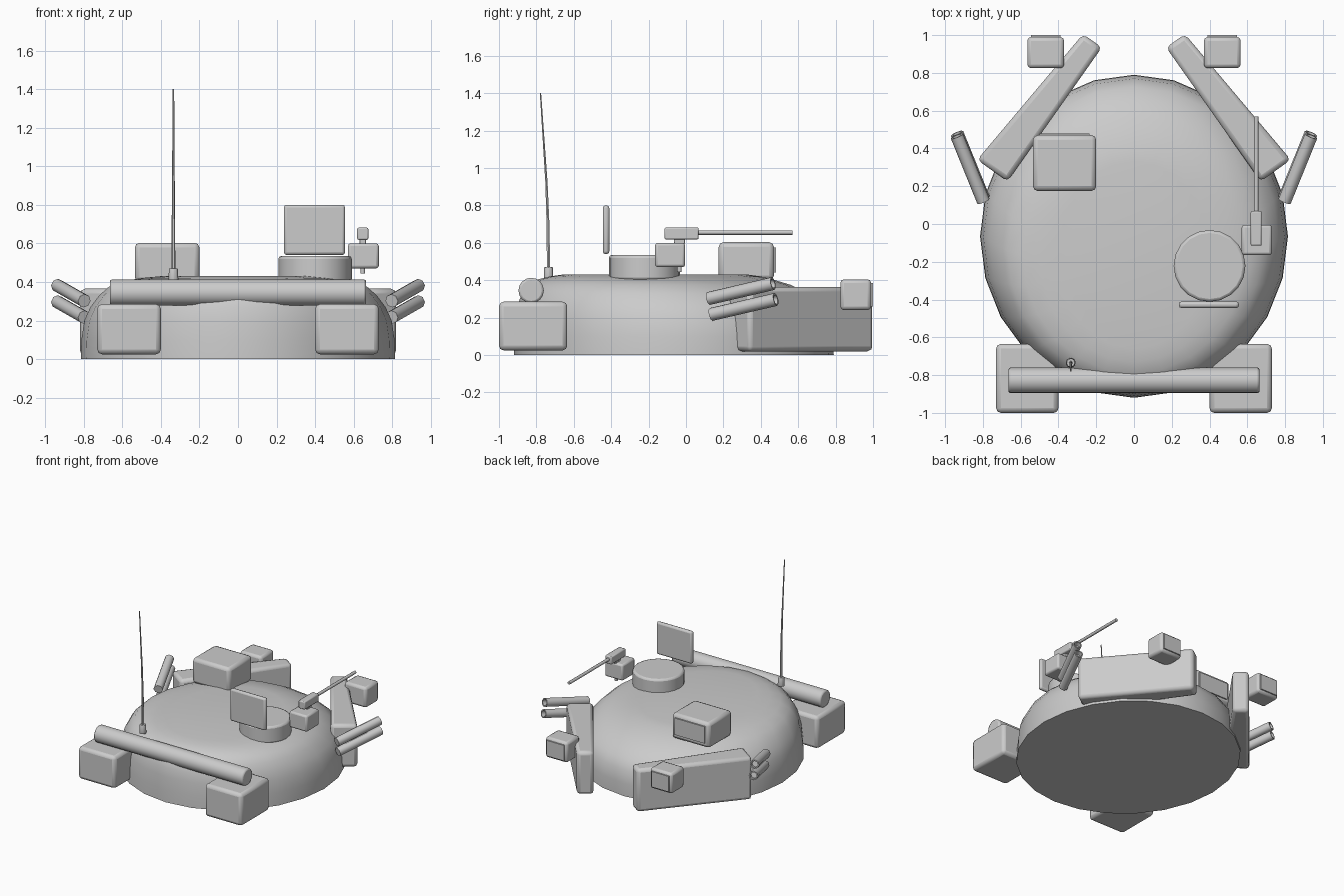
import bpy, bmesh
from math import sin, cos, pi, radians
from mathutils import Vector

if "Cube" in bpy.data.objects:
    bpy.data.objects.remove(bpy.data.objects["Cube"])


def finish(name, bm, bevel=0, segments=2, angle=40):
    bmesh.ops.recalc_face_normals(bm, faces=bm.faces[:])
    me = bpy.data.meshes.new(name)
    bm.to_mesh(me)
    bm.free()
    ob = bpy.data.objects.new(name, me)
    bpy.context.collection.objects.link(ob)
    if bevel:
        m = ob.modifiers.new("Bevel", 'BEVEL')
        m.width, m.segments = bevel, segments
        m.limit_method, m.angle_limit = 'ANGLE', radians(40)
    bpy.ops.object.select_all(action='DESELECT')
    bpy.context.view_layer.objects.active = ob
    ob.select_set(True)
    bpy.ops.object.shade_smooth_by_angle(angle=radians(angle))
    return ob


def box(name, lo, hi, bevel=0.02):
    bm = bmesh.new()
    bmesh.ops.create_cube(bm, size=1)
    for v in bm.verts:
        v.co = [(a + b) / 2 + c * (b - a) for a, b, c in zip(lo, hi, v.co)]
    return finish(name, bm, bevel)


def loft(name, rings, bevel=0, angle=40):
    bm = bmesh.new()
    loops = [[bm.verts.new(p) for p in r] for r in rings]
    for a, b in zip(loops, loops[1:]):
        for i in range(len(a)):
            j = (i + 1) % len(a)
            bm.faces.new((a[i], a[j], b[j], b[i]))
    bm.faces.new(loops[0][::-1])
    bm.faces.new(loops[-1])
    return finish(name, bm, bevel, angle=angle)


def rod(name, points, radii, n=8, bevel=0, angle=50):
    # Round cross-sections along one overall axis
    pts = [Vector(p) for p in points]
    q = (pts[-1] - pts[0]).to_track_quat('Z', 'Y')
    rings = [[p + q @ Vector((r * cos(2 * pi * i / n), r * sin(2 * pi * i / n), 0))
              for i in range(n)] for p, r in zip(pts, radii)]
    return loft(name, rings, bevel, angle)


# Domed turret shell: z, half width, front y, back y
profile = [(0, .815, -.92, .79), (.10, .812, -.918, .787), (.20, .797, -.91, .77),
           (.27, .765, -.90, .725), (.33, .72, -.877, .645), (.375, .67, -.84, .56),
           (.405, .59, -.79, .46), (.42, .50, -.73, .40), (.43, .40, -.66, .33)]
N = 24
rings = []
for z, w, f, b in profile:
    rings.append([(w * sin(2 * pi * i / N), (f + b) / 2 + (b - f) / 2 * cos(2 * pi * i / N), z)
                  for i in range(N)])
loft("turret_shell", rings, angle=50)

for s, side in ((-1, "left"), (1, "right")):
    # Wedge-shaped side armour
    outline = [(.27, 1.005), (.17, .935), (.67, .225), (.83, .34)]
    loft(side + "_armour_wedge",
         [[(s * x, y, z) for x, y in outline] for z in (.02, .365)], bevel=.025)

    # Stowage boxes at the front and small boxes at the back
    x0, x1 = sorted((s * .40, s * .73))
    box(side + "_front_box", (x0, -1, .025), (x1, -.635, .285), .025)
    x0, x1 = sorted((s * .37, s * .565))
    box(side + "_rear_box", (x0, .825, .24), (x1, .99, .405))
    x0, x1 = sorted((s * .39, s * .545))
    box(side + "_rear_box_plate", (x0, .98, .26), (x1, 1, .385), 0)

    # Pair of smoke launcher tubes with open muzzles
    for k, (y, z) in enumerate(((.12, .302), (.135, .217))):
        a = Vector((s * .797, y, z))
        b = Vector((s * .937, y + .345, z + .08))
        rod(f"{side}_launcher_tube_{k + 1}", [a, b, b, a.lerp(b, .9)],
            [.035, .035, .026, .026])

# Rolled bundle across the front
rod("front_roll", [(-.665, -.828, .345), (.665, -.828, .345)], [.068, .068], 16, .012)

# Sight housing on the roof
box("sight_housing", (-.535, .175, .40), (-.20, .47, .603), .025)
box("sight_window", (-.50, .46, .44), (-.235, .48, .575), 0)

# Cupola with raised hatch lid
rod("cupola", [(.40, -.222, .40), (.40, -.222, .535)], [.19, .19], 20, .015)
box("hatch_lid", (.238, -.445, .54), (.555, -.41, .80), .014)

# Machine gun on its mount
box("gun_mount", (.57, -.165, .47), (.73, -.005, .60), .014)
rod("gun_pintle", [(.647, -.035, .445), (.647, -.035, .64)], [.012, .012])
box("gun_cradle", (.63, -.065, .595), (.664, -.005, .63), .004)
box("gun_receiver", (.618, -.115, .618), (.676, .068, .682), .008)
rod("gun_barrel", [(.647, .05, .655), (.647, .57, .655)], [.012, .012])

# Bent whip antenna
rod("antenna_base", [(-.335, -.735, .40), (-.335, -.735, .47)], [.027, .024], 8, .004)
rod("antenna_whip", [(-.335, -.735, .46), (-.335, -.738, .70), (-.335, -.746, .92),
                     (-.335, -.778, 1.40)], [.010, .009, .007, .004], 6)
